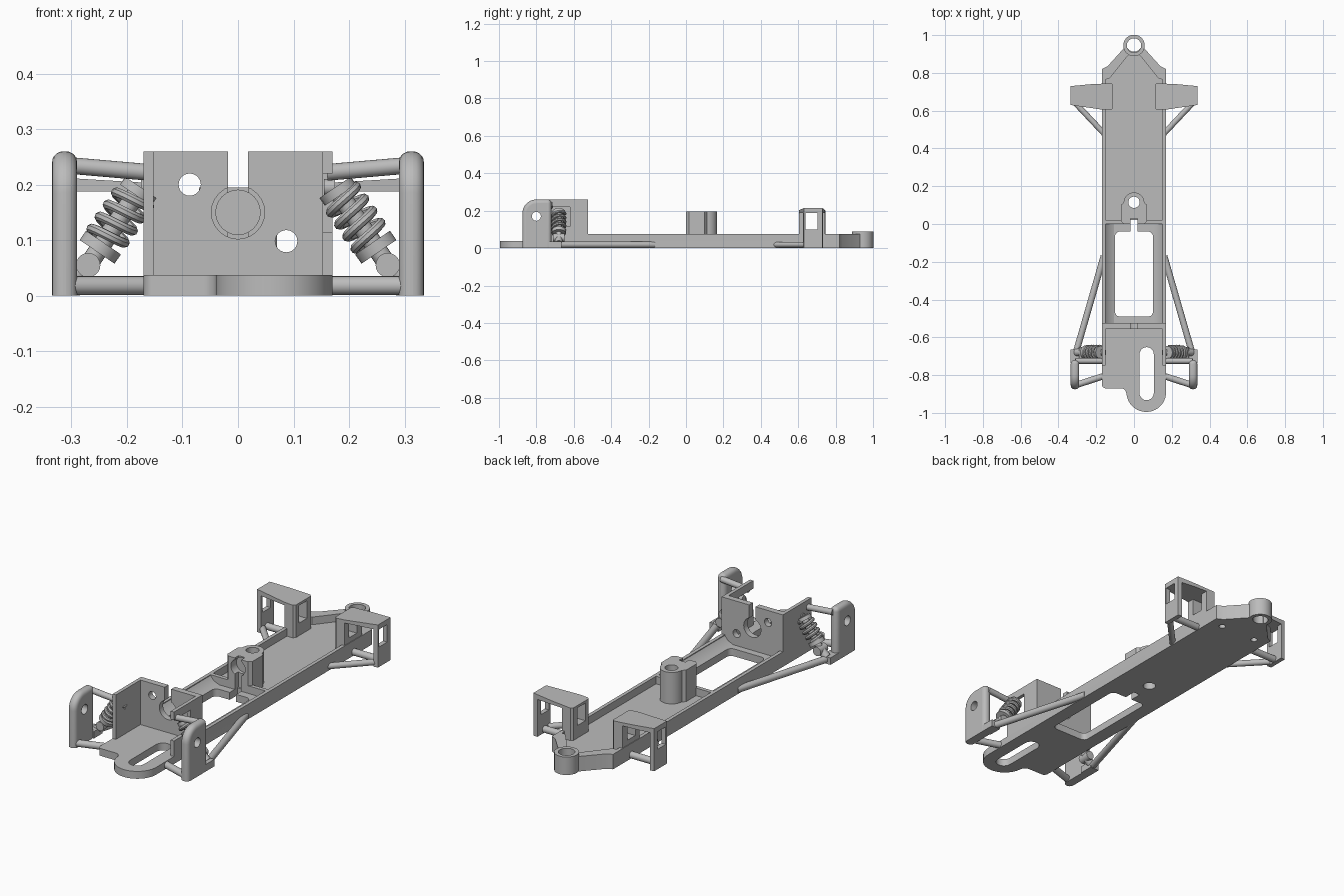
import bpy, bmesh
from math import sin, cos, pi, radians
from mathutils import Vector

cube = bpy.data.objects.get("Cube")
if cube:
    bpy.data.objects.remove(cube, do_unlink=True)

grey = bpy.data.materials.new("plain_grey")
grey.use_nodes = True
GREY = (0.5, 0.5, 0.5, 1)
grey.diffuse_color = GREY
grey.node_tree.nodes["Principled BSDF"].inputs["Base Color"].default_value = GREY


def activate(ob):
    bpy.ops.object.select_all(action='DESELECT')
    ob.select_set(True)
    bpy.context.view_layer.objects.active = ob


def finish(name, data):
    ob = bpy.data.objects.new(name, data)
    bpy.context.collection.objects.link(ob)
    data.materials.append(grey)
    return ob


def smooth(ob):
    activate(ob)
    bpy.ops.object.shade_smooth_by_angle(angle=radians(35))
    return ob


def prism(name, pts, lo, hi, axis='z'):
    """Extrude a 2D outline: along z it is (x, y), along x (y, z), along y (x, z)."""
    place = {'z': lambda a, b, c: (a, b, c), 'x': lambda a, b, c: (c, a, b),
             'y': lambda a, b, c: (a, c, b)}[axis]
    bm = bmesh.new()
    face = bm.faces.new([bm.verts.new(place(a, b, lo)) for a, b in pts])
    top = bmesh.ops.extrude_face_region(bm, geom=[face])["geom"]
    shift = Vector(place(0, 0, hi - lo))
    bmesh.ops.translate(bm, vec=shift, verts=[v for v in top if isinstance(v, bmesh.types.BMVert)])
    bmesh.ops.recalc_face_normals(bm, faces=bm.faces)
    me = bpy.data.meshes.new(name)
    bm.to_mesh(me)
    bm.free()
    return smooth(finish(name, me))


def arc(cx, cy, r, a0, a1, n=10):
    return [(cx + r * cos(radians(a0 + (a1 - a0) * i / n)),
             cy + r * sin(radians(a0 + (a1 - a0) * i / n))) for i in range(n + 1)]


def rect(x0, x1, y0, y1, r=0.0):
    if r == 0:
        return [(x0, y0), (x1, y0), (x1, y1), (x0, y1)]
    return (arc(x1 - r, y1 - r, r, 0, 90, 6) + arc(x0 + r, y1 - r, r, 90, 180, 6)
            + arc(x0 + r, y0 + r, r, 180, 270, 6) + arc(x1 - r, y0 + r, r, 270, 360, 6))


def disc(cx, cy, r):
    return arc(cx, cy, r, 0, 345, 23)


def cut(ob, *cutters):
    for c in cutters:
        mod = ob.modifiers.new("cut", 'BOOLEAN')
        mod.operation, mod.solver, mod.object = 'DIFFERENCE', 'EXACT', c
        activate(ob)
        bpy.ops.object.modifier_apply(modifier=mod.name)
        bpy.data.objects.remove(c, do_unlink=True)
    return smooth(ob)


def rod(name, a, b, r, sides=20):
    a, b = Vector(a), Vector(b)
    me = bpy.data.meshes.new(name)
    bm = bmesh.new()
    bmesh.ops.create_cone(bm, cap_ends=True, segments=sides, radius1=r, radius2=r, depth=(b - a).length)
    bm.to_mesh(me)
    bm.free()
    ob = finish(name, me)
    ob.rotation_mode = 'QUATERNION'
    ob.rotation_quaternion = (b - a).to_track_quat('Z', 'Y')
    ob.location = (a + b) / 2
    return smooth(ob)


W, FLOOR, RIM = 0.17, 0.037, 0.075

# Floor plate with rounded front tongue, slot, central window and screw holes
outline = ([(W, 0.82), (0.14, 0.835), (0.045, 0.93), (-0.045, 0.93), (-0.14, 0.835), (-W, 0.82)]
           + arc(-0.15, -0.85, 0.02, 180, 270, 4) + arc(-0.07, -0.9, 0.03, 90, 0, 5)
           + arc(0.065, -0.89, 0.105, 180, 360, 20))
floor = prism("floor_plate", outline, 0, FLOOR)
cut(floor, prism("c", arc(0.067, -0.69, 0.038, 0, 180) + arc(0.067, -0.895, 0.038, 180, 360), -1, 1),
    prism("c", rect(-0.1, 0.1, -0.49, -0.04, 0.025), -1, 1),
    prism("c", rect(-0.018, 0.018, -0.06, 0.02), -1, 1),
    prism("c", disc(0, 0.115, 0.03), -1, 1), prism("c", disc(0, 0.95, 0.038), -1, 1),
    *[prism("c", disc(s * 0.1, 0.78, 0.016), -1, 0.02) for s in (-1, 1)])

# Cross rib between the window bay and the rear bay
for s in (-1, 1):
    x0, x1 = sorted((s * 0.018, s * 0.16))
    prism("cross_rib", rect(x0, x1, 0, 0.02), 0.01, RIM)

# Rear towing eye
cut(prism("rear_eye", disc(0, 0.945, 0.057), 0, 0.09), prism("c", disc(0, 0.945, 0.038), -1, 1))

# Middle post: round sleeve with a block and a saddle cut facing the front
post = prism("middle_post", [(-0.07, 0.015), (-0.055, 0), (0.055, 0), (0.07, 0.015), (0.07, 0.1)]
             + arc(0, 0.112, 0.055, 0, 180, 16) + [(-0.07, 0.1)], 0.01, 0.195)
cut(post, prism("c", disc(0, 0.115, 0.03), -1, 1), prism("c", rect(-0.018, 0.018, -0.1, 0.03), -1, 1),
    prism("c", disc(0, 0.15, 0.04), -0.1, 0.045, 'y'))

# Motor bulkhead with shaft opening, top notch and screw holes
bulkhead = prism("motor_bulkhead", rect(-W, W, 0, 0.26), -0.555, -0.525, 'y')
cut(bulkhead, prism("c", disc(0, 0.15, 0.048), -1, 1, 'y'),
    prism("c", rect(-0.018, 0.018, 0.17, 0.4), -1, 1, 'y'),
    prism("c", disc(-0.087, 0.2, 0.02), -1, 1, 'y'), prism("c", disc(0.087, 0.098, 0.02), -1, 1, 'y'))

for s in (-1, 1):
    def span(a, b):
        return sorted((s * a, s * b))

    # Side rail, rear taper wall and the sloped filler along the window bay
    prism("side_rail", rect(*span(0.152, W), -0.54, 0.82), 0, RIM)
    prism("rear_taper_wall", [(s * x, y) for x, y in ((W, 0.76), (W, 0.82), (0.14, 0.835), (0.045, 0.94),
                                                      (0.025, 0.9), (0.13, 0.77))], 0, RIM)
    prism("bay_fillet", [(s * 0.155, 0.03), (s * 0.155, RIM), (s * 0.135, 0.05), (s * 0.105, FLOOR)],
          -0.53, 0, 'y')

    # Motor bay side wall, notched on the left side
    wall = prism("motor_side_wall", rect(-0.75, -0.53, 0, 0.26), *span(0.152, W), 'x')
    if s > 0:
        cut(wall, prism("c", rect(-0.9, -0.62, 0.115, 0.22), 0, 1, 'x'))

    # Front wheel upright with axle hole and rounded edges
    upright = prism("front_upright", [(-0.72, -0.04), (-0.72, 0.26)] + arc(-0.8, 0.185, 0.075, 90, 180)
                    + [(-0.875, -0.04)], *span(0.29, 0.335), 'x')
    mod = upright.modifiers.new("round", 'BEVEL')
    mod.width, mod.segments, mod.limit_method, mod.angle_limit = 0.02, 5, 'ANGLE', radians(50)
    activate(upright)
    bpy.ops.object.modifier_apply(modifier=mod.name)
    cut(upright, prism("c", disc(-0.8, 0.17, 0.024), -1, 1, 'x'),
        prism("c", rect(-1, 1, -1, 1), -0.2, 0))
    prism("upright_foot", rect(*span(0.285, 0.335), -0.735, -0.665), 0, 0.035)

    # Front suspension arms
    rod("front_lower_arm", (s * 0.315, -0.855, 0.018), (s * 0.16, -0.805, 0.018), 0.017)
    rod("trailing_arm", (s * 0.31, -0.69, 0.018), (s * 0.16, -0.17, 0.018), 0.017)
    rod("front_upper_arm", (s * 0.31, -0.725, 0.235), (s * 0.16, -0.725, 0.222), 0.015)

    # Coil spring damper leaning in towards the chassis
    low, high = Vector((s * 0.27, -0.68, 0.055)), Vector((s * 0.175, -0.68, 0.195))
    axis = (high - low).normalized()
    side = Vector((0, 1, 0))
    other = axis.cross(side)
    rod("damper_shaft", low, high, 0.017)
    rod("damper_lower_collar", low.lerp(high, 0.17), low.lerp(high, 0.29), 0.038)
    rod("damper_upper_collar", low.lerp(high, 0.9), low.lerp(high, 1.0), 0.034)
    rod("damper_lower_pivot", low - side * 0.03, low + side * 0.03, 0.022)
    rod("damper_upper_pivot", high, (s * 0.155, -0.68, 0.195), 0.015)
    rod("damper_link", low, (s * 0.305, -0.68, 0.025), 0.02)
    curve = bpy.data.curves.new("damper_spring", 'CURVE')
    curve.dimensions, curve.bevel_depth, curve.bevel_resolution = '3D', 0.009, 2
    curve.use_fill_caps = True
    spline = curve.splines.new('POLY')
    steps, turns = 80, 4
    spline.points.add(steps)
    for i, p in enumerate(spline.points):
        t = 2 * pi * turns * i / steps
        p.co = (*(low.lerp(high, 0.3 + 0.62 * i / steps) + 0.032 * (side * cos(t) + other * sin(t))), 1)
    spring = finish("damper_spring", curve)
    activate(spring)
    bpy.ops.object.convert(target='MESH')
    smooth(spring)

    # Rear wheel carrier: hollow box open to front and back, windowed through the sides
    plan = [(0.12, 0.605), (0.165, 0.605), (0.335, 0.63), (0.335, 0.73), (0.23, 0.74), (0.12, 0.745),
            (0.11, 0.735), (0.11, 0.615)]
    carrier = prism("rear_wheel_carrier", [(s * x, y) for x, y in plan], 0, 0.21)
    cut(carrier, prism("c", rect(*span(0.167, 0.312), 0.5, 0.9), -1, 0.188),
        prism("c", rect(0.64, 0.703, 0.1, 0.188), *span(0.05, 0.5), 'x'))
    for v in carrier.data.vertices:
        if v.co.z > 0.2:
            v.co.z = 0.2 + (abs(v.co.x) - 0.11) * 0.06
    rod("rear_lower_bar", (s * 0.16, 0.675, 0.018), (s * 0.32, 0.675, 0.018), 0.017)
    rod("rear_brace", (s * 0.315, 0.645, 0.018), (s * 0.155, 0.475, 0.018), 0.015)
